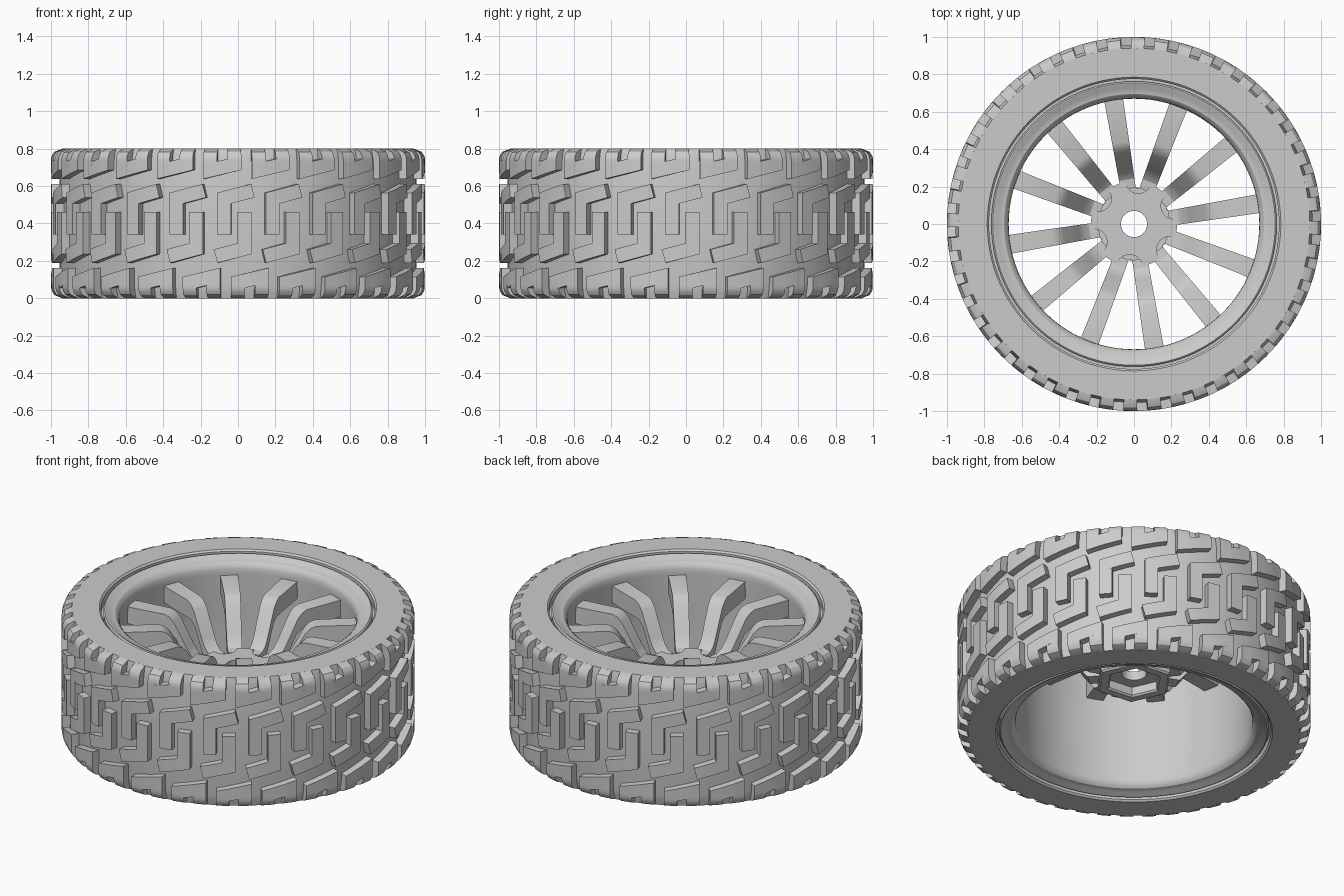
import bpy, bmesh, math
from mathutils import Vector

cube = bpy.data.objects.get("Cube")
if cube:
    bpy.data.objects.remove(cube, do_unlink=True)

grey = bpy.data.materials.new("plain grey")
grey.use_nodes = True
grey.diffuse_color = (0.6, 0.6, 0.6, 1)
for node in grey.node_tree.nodes:
    if node.type == 'BSDF_PRINCIPLED':
        node.inputs["Base Color"].default_value = grey.diffuse_color
        node.inputs["Roughness"].default_value = 0.7

MID = 0.4          # half the wheel width
PITCHES = 24       # tread repeats around the tyre
PITCH = 2 * math.pi / PITCHES
SPOKES = 12
SPOKE_START = math.radians(9.3)
NOTCH_START = SPOKE_START + math.radians(15)


def finish(name, bm, angle=30):
    bmesh.ops.recalc_face_normals(bm, faces=bm.faces[:])
    mesh = bpy.data.meshes.new(name)
    bm.to_mesh(mesh)
    bm.free()
    mesh.materials.append(grey)
    obj = bpy.data.objects.new(name, mesh)
    bpy.context.collection.objects.link(obj)
    bpy.ops.object.select_all(action='DESELECT')
    obj.select_set(True)
    bpy.context.view_layer.objects.active = obj
    bpy.ops.object.shade_smooth_by_angle(angle=math.radians(angle))
    return obj


def lathe(name, profile, count, start=0.0, outline=None):
    """Turn a closed (radius, height) loop; radius None takes the outline."""
    bm = bmesh.new()
    rings = []
    for i in range(count):
        a = start + 2 * math.pi * i / count
        ring = []
        for r, z in profile:
            r = outline(a) if r is None else r
            ring.append(bm.verts.new((r * math.cos(a), r * math.sin(a), z)))
        rings.append(ring)
    n = len(profile)
    for i in range(count):
        p, q = rings[i], rings[(i + 1) % count]
        for k in range(n):
            j = (k + 1) % n
            bm.faces.new((p[k], q[k], q[j], p[j]))
    return finish(name, bm)


def mirrored(half):
    """Complete a half profile across the middle of the wheel."""
    return half + [(r, 2 * MID - z) for r, z in reversed(half)]


# Tyre body, with the recessed ground between tread blocks
lathe("tyre_body", mirrored([(0.775, 0.45), (0.775, 0.79), (0.785, 0.8),
                             (0.94, 0.8), (0.948, 0.77), (0.955, 0.73),
                             (0.955, 0.45)]), 144)

# Rim barrel with rolled lips
lathe("rim", mirrored([(0.785, 0.45), (0.785, 0.75), (0.763, 0.75),
                       (0.763, 0.78), (0.755, 0.787), (0.745, 0.785),
                       (0.725, 0.77), (0.695, 0.765), (0.68, 0.752),
                       (0.671, 0.73), (0.67, 0.7), (0.675, 0.45)]), 96)


# Tread blocks
def tread_radius(z):
    """Outer radius, rounded off at both shoulders."""
    bend = 0.06
    d = min(z, 2 * MID - z)
    if d >= bend:
        return 1.0
    return 1 - bend + math.sqrt(max(0, bend ** 2 - (bend - d) ** 2))


def densify(points, step=0.02):
    out = [Vector(points[0])]
    for a, b in zip(points, points[1:]):
        a, b = Vector(a), Vector(b)
        n = max(1, math.ceil((b - a).length / step))
        out += [a.lerp(b, i / n) for i in range(1, n + 1)]
    return out


def ribbon(bm, path, width, shift):
    """Raised band along a path on the unrolled tread."""
    pts = densify(path)
    dirs = [(b - a).normalized() for a, b in zip(pts, pts[1:])]
    sections = []
    for i, p in enumerate(pts):
        before, after = dirs[max(i - 1, 0)], dirs[min(i, len(dirs) - 1)]
        side = Vector((-before.y - after.y, before.x + after.x)).normalized()
        side *= width / 2 / side.dot(Vector((-after.y, after.x)))
        section = []
        for q, top in ((p + side, 0), (p + side, 1), (p - side, 1), (p - side, 0)):
            z = min(max(q.y, 0), 2 * MID)
            r = tread_radius(z) if top else 0.93
            a = q.x + shift
            section.append(bm.verts.new((r * math.sin(a), -r * math.cos(a), z)))
        sections.append(section)
    for s, t in zip(sections, sections[1:]):
        for k in range(4):
            j = (k + 1) % 4
            bm.faces.new((s[k], s[j], t[j], t[k]))
    bm.faces.new(sections[0])
    bm.faces.new(sections[-1])


def tread_row(name, path, offset, turned):
    """Repeat a block around the tyre, optionally turned half a turn."""
    bm = bmesh.new()
    sign = -1 if turned else 1
    placed = [(sign * u, MID + sign * v) for u, v in path]
    for i in range(PITCHES):
        ribbon(bm, placed, 0.075, offset + i * PITCH)
    finish(name, bm)


shoulder = [(-0.065, 0.4), (-0.065, 0.285), (0.065, 0.315), (0.065, 0.4)]
hook = [(-0.055, -0.06), (-0.055, 0.135), (0.1, 0.175)]
tread_row("upper_shoulder_blocks", shoulder, -0.085, False)
tread_row("lower_shoulder_blocks", shoulder, 0.064, True)
tread_row("upper_centre_hooks", hook, -0.02, False)
tread_row("lower_centre_hooks", hook, -0.02, True)


# Spokes: flat near the rim, then swooping down to the hub
spoke_side = [(0.68, 0.69), (0.44, 0.688), (0.41, 0.675), (0.38, 0.645),
              (0.3, 0.5), (0.27, 0.455), (0.24, 0.435), (0.19, 0.43),
              (0.19, 0.37), (0.26, 0.37), (0.3, 0.42), (0.37, 0.55),
              (0.41, 0.58), (0.68, 0.585)]
bm = bmesh.new()
for i in range(SPOKES):
    a = SPOKE_START + 2 * math.pi * i / SPOKES
    out, across = Vector((math.cos(a), math.sin(a), 0)), Vector((-math.sin(a), math.cos(a), 0))
    sides = []
    for sign in (-1, 1):
        sides.append([bm.verts.new(out * r + across * sign * (0.037 + 0.02 * r)
                                   + Vector((0, 0, z))) for r, z in spoke_side])
    left, right = sides
    bm.faces.new(left)
    bm.faces.new(right)
    for k in range(len(left)):
        j = (k + 1) % len(left)
        bm.faces.new((left[k], left[j], right[j], right[k]))
finish("spokes", bm, 25)


# Hub: two notched plates above a hexagonal socket
def notched(size):
    def outline(a):
        step = math.pi / 3
        phi = (a - NOTCH_START + step / 2) % step - step / 2
        centre = 0.235
        offset = centre * math.sin(phi)
        if abs(offset) >= size:
            return 0.23
        return min(0.23, centre * math.cos(phi) - math.sqrt(size ** 2 - offset ** 2))
    return outline


def hub_plate(name, low, high, size):
    lathe(name, [(0.07, low), (0.07, high), (None, high), (None, low)],
          180, 0, notched(size))


hub_plate("hub_lower_plate", 0.385, 0.42, 0.042)
hub_plate("hub_top_plate", 0.41, 0.44, 0.07)
lathe("hex_socket", [(0.155, 0.39), (0.155, 0.335), (0.165, 0.325),
                     (0.215, 0.325), (0.225, 0.335), (0.225, 0.39)],
      6, NOTCH_START + math.radians(30))
